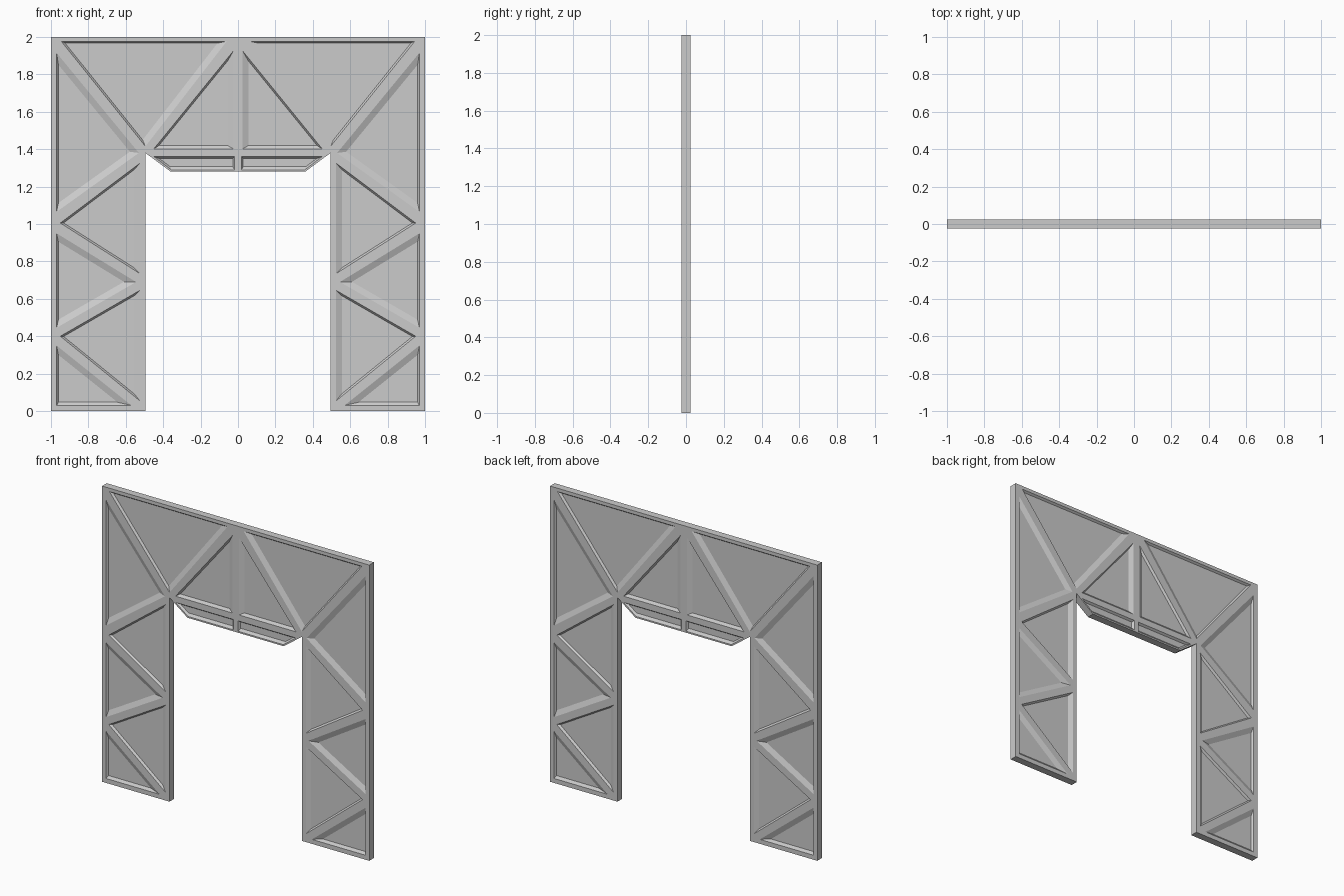
import bpy, bmesh
from mathutils import Vector

if "Cube" in bpy.data.objects:
    bpy.data.objects.remove(bpy.data.objects["Cube"])

HALF = 0.025      # half the wall thickness
DEPTH = 0.014     # depth of the recessed panels


def loft(bm, rings):
    """Closed solid through matching rings of points."""
    vs = [[bm.verts.new(p) for p in r] for r in rings]
    n = len(vs[0])
    bm.faces.new(vs[0])
    bm.faces.new(vs[-1][::-1])
    for a, b in zip(vs, vs[1:]):
        for i in range(n):
            j = (i + 1) % n
            bm.faces.new((a[i], b[i], b[j], a[j]))


def finish(bm, name):
    bmesh.ops.recalc_face_normals(bm, faces=bm.faces[:])
    me = bpy.data.meshes.new(name)
    bm.to_mesh(me)
    bm.free()
    ob = bpy.data.objects.new(name, me)
    bpy.context.collection.objects.link(ob)
    return ob


def inset(poly, wide):
    """Inset a convex polygon; edges facing outward along -x get a wide slope."""
    pts = [Vector(p) for p in poly]
    mid = sum(pts, Vector((0, 0))) / len(pts)
    lines = []
    for a, b in zip(pts, pts[1:] + pts[:1]):
        d = (b - a).normalized()
        n = Vector((-d.y, d.x))
        if n.dot(mid - a) < 0:
            n = -n
        w = wide if n.x < -0.1 else 0.017 if n.y > 0.9 else 0.01
        lines.append((n, n.dot(a) + w))
    out = []
    for i in range(len(pts)):
        (m, c), (n, e) = lines[i - 1], lines[i]
        det = m.x * n.y - m.y * n.x
        out.append(((c * n.y - e * m.y) / det, (m.x * e - n.x * c) / det))
    return out


# Gate wall: solid slab with the doorway in its outline
half_outline = [(0.36, 1.28), (0.495, 1.38), (0.495, 0), (1, 0), (1, 2)]
outline = half_outline + [(-x, z) for x, z in reversed(half_outline)]
bm = bmesh.new()
loft(bm, [[(x, y, z) for x, z in outline] for y in (-HALF, HALF)])
wall = finish(bm, "truss_gate_wall")

# Recessed panels between the struts, left half: (rim outline, wide slope)
panels = [
    ([(-.97, 1.915), (-.97, 1.065), (-.53, 1.38)], .033),
    ([(-.95, 1.005), (-.525, 1.325), (-.525, .735)], .03),
    ([(-.97, .95), (-.97, .445), (-.545, .69)], .033),
    ([(-.95, .40), (-.525, .645), (-.525, .055)], .03),
    ([(-.97, .35), (-.97, .03), (-.57, .03)], .033),
    ([(-.945, 1.977), (-.06, 1.977), (-.495, 1.415)], .033),
    ([(-.025, 1.925), (-.025, 1.402), (-.45, 1.402)], .03),
    ([(-.45, 1.36), (-.018, 1.36), (-.018, 1.29), (-.357, 1.29)], .01),
]

# Cutters mirrored left/right and front/back
bm = bmesh.new()
for rim, wide in panels:
    floor = inset(rim, wide)
    for sx in (1, -1):
        for sy in (1, -1):
            levels = ((rim, HALF + .02), (rim, HALF), (floor, HALF - DEPTH))
            loft(bm, [[(sx * x, sy * y, z) for x, z in p] for p, y in levels])
cutter = finish(bm, "panel_cutter")
cutter.hide_render = True

mod = wall.modifiers.new("panels", 'BOOLEAN')
mod.operation = 'DIFFERENCE'
mod.solver = 'EXACT'
mod.object = cutter
bpy.context.view_layer.objects.active = wall
bpy.ops.object.modifier_apply(modifier=mod.name)
bpy.data.objects.remove(cutter)
